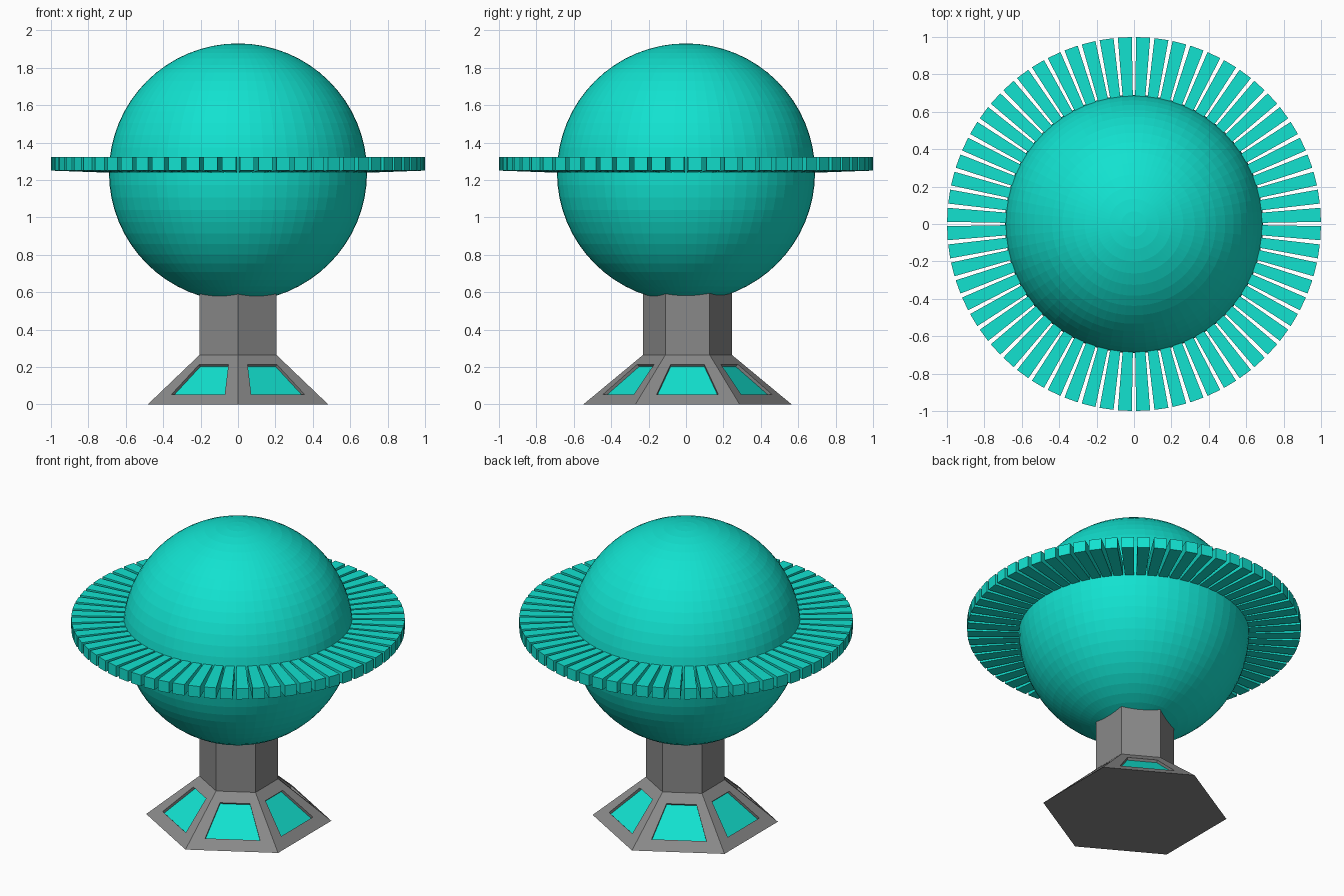
import bpy, bmesh, math
from mathutils import Vector

if "Cube" in bpy.data.objects:
    bpy.data.objects.remove(bpy.data.objects["Cube"])


def material(name, rgb):
    m = bpy.data.materials.new(name)
    m.diffuse_color = (*rgb, 1)
    m.use_nodes = True
    m.node_tree.nodes["Principled BSDF"].inputs["Base Color"].default_value = m.diffuse_color
    return m


TEAL = material("teal", (0.006, 0.76, 0.63))
GREY = material("grey", (0.25, 0.25, 0.25))


def finish(name, bm, mats):
    bmesh.ops.recalc_face_normals(bm, faces=bm.faces)
    me = bpy.data.meshes.new(name)
    bm.to_mesh(me)
    bm.free()
    for m in mats:
        me.materials.append(m)
    ob = bpy.data.objects.new(name, me)
    bpy.context.collection.objects.link(ob)
    return ob


# Globe
bm = bmesh.new()
bmesh.ops.create_uvsphere(bm, u_segments=64, v_segments=32, radius=0.69)
finish("globe", bm, [TEAL]).location.z = 1.24

# Ring of tapered blades, thicker towards the globe
bm = bmesh.new()
N = 64
for i in range(N):
    a = 2 * math.pi * (i + 0.5) / N
    r = Vector((math.cos(a), math.sin(a), 0))
    t = Vector((-r.y, r.x, 0))
    sections = []
    for rad, half, low in ((0.67, 0.027, 1.238), (0.999, 0.0375, 1.25)):
        sections.append([bm.verts.new(r * rad + t * s * half + Vector((0, 0, z)))
                         for s, z in ((-1, low), (1, low), (1, 1.322), (-1, 1.322))])
    inner, outer = sections
    bm.faces.new(inner)
    bm.faces.new(outer)
    for k in range(4):
        j = (k + 1) % 4
        bm.faces.new((inner[k], inner[j], outer[j], outer[k]))
finish("ring_blades", bm, [TEAL])

# Hexagonal pedestal: flared foot with recessed windows, straight column
bm = bmesh.new()
CY, R0, R1, H = 0.008, 0.557, 0.237, 0.265


def hexagon(rad, z):
    return [bm.verts.new((rad * math.cos(math.radians(30 + 60 * i)),
                          CY + rad * math.sin(math.radians(30 + 60 * i)), z)) for i in range(6)]


foot, waist, top = hexagon(R0, 0), hexagon(R1, H), hexagon(R1, 0.64)
bm.faces.new(foot)
bm.faces.new(top)
for i in range(6):
    j = (i + 1) % 6
    bm.faces.new((waist[i], waist[j], top[j], top[i]))
    a = math.radians(60 + 60 * i)
    r = Vector((math.cos(a), math.sin(a), 0))
    t = Vector((-r.y, r.x, 0))
    c = math.cos(math.radians(30))
    slope = (R0 - R1) * c
    normal = (r * H + Vector((0, 0, slope))).normalized()
    # window outline lying on the sloped face
    rim = []
    for u, z in ((-0.165, 0.053), (0.165, 0.053), (0.09, 0.214), (-0.09, 0.214)):
        p = r * (R0 * c - slope * z / H) + t * u + Vector((0, CY, z))
        rim.append(bm.verts.new(p))
    pane = [bm.verts.new(v.co - normal * 0.017) for v in rim]
    frame = [foot[i], foot[j], waist[j], waist[i]]
    for k in range(4):
        m = (k + 1) % 4
        bm.faces.new((frame[k], frame[m], rim[m], rim[k]))
        bm.faces.new((rim[k], rim[m], pane[m], pane[k]))
    bm.faces.new(pane).material_index = 1
finish("pedestal", bm, [GREY, TEAL])
